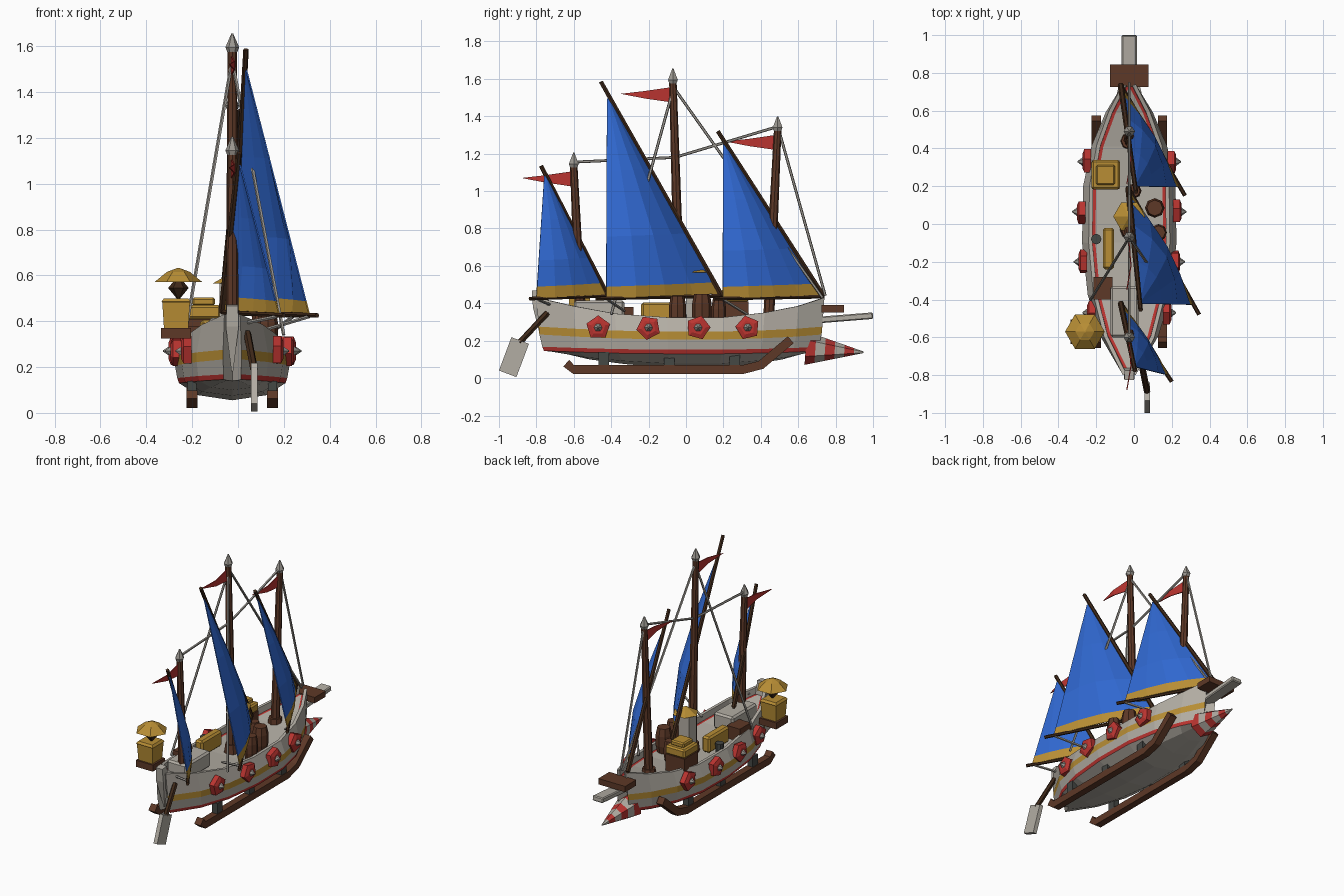
import bpy, bmesh, math
from mathutils import Vector, Matrix

old = bpy.data.objects.get("Cube")
if old:
    bpy.data.objects.remove(old)

CX = -0.025  # centreline of the ship


def material(name, rgb):
    m = bpy.data.materials.new(name)
    m.use_nodes = True
    m.diffuse_color = (*rgb, 1)
    m.node_tree.nodes["Principled BSDF"].inputs["Base Color"].default_value = (*rgb, 1)
    return m


WHITE = material("pale_wood", (0.45, 0.42, 0.37))
BLUE = material("sail_blue", (0.03, 0.14, 0.64))
RED = material("red", (0.50, 0.035, 0.03))
GOLD = material("gold", (0.48, 0.27, 0.035))
BROWN = material("brown_wood", (0.11, 0.04, 0.02))
DARK = material("dark_wood", (0.05, 0.022, 0.01))
IRON = material("iron", (0.06, 0.065, 0.06))
ROPE = material("rope_grey", (0.33, 0.31, 0.28))


def finish(name, bm, mats):
    bmesh.ops.recalc_face_normals(bm, faces=bm.faces)
    me = bpy.data.meshes.new(name)
    bm.to_mesh(me)
    bm.free()
    ob = bpy.data.objects.new(name, me)
    bpy.context.collection.objects.link(ob)
    for m in mats:
        me.materials.append(m)
    return ob


def box(name, centre, size, mat, tilt=0, bevel=0.0):
    bm = bmesh.new()
    bmesh.ops.create_cube(bm, size=1)
    bm.transform(Matrix.Translation(centre) @ Matrix.Rotation(tilt, 4, 'X') @ Matrix.Diagonal((*size, 1)))
    if bevel:
        bmesh.ops.bevel(bm, geom=bm.edges[:], offset=bevel, segments=1, affect='EDGES')
    return finish(name, bm, [mat])


def tube(name, pts, radii, n, mats, turn=0.0):
    """Loft n-sided rings along a path; segments cycle through mats."""
    pts = [Vector(p) for p in pts]
    bm, rings = bmesh.new(), []
    for i, p in enumerate(pts):
        d = pts[min(i + 1, len(pts) - 1)] - pts[max(i - 1, 0)]
        q = d.to_track_quat('Z', 'Y')
        angles = [turn + 2 * math.pi * k / n for k in range(n)]
        rings.append([bm.verts.new(p + q @ Vector((radii[i] * math.cos(a), radii[i] * math.sin(a), 0))) for a in angles])
    for i in range(len(rings) - 1):
        for k in range(n):
            j = (k + 1) % n
            f = bm.faces.new((rings[i][k], rings[i][j], rings[i + 1][j], rings[i + 1][k]))
            f.material_index = i % len(mats)
    bm.faces.new(rings[0])
    bm.faces.new(rings[-1]).material_index = (len(rings) - 2) % len(mats)
    return finish(name, bm, mats)


def rod(name, a, b, r, mat, n=6, r2=None):
    return tube(name, [a, b], [r, r if r2 is None else r2], n, [mat])


def upright(name, x, y, profile, n, mats, turn=0.0):
    return tube(name, [(x, y, z) for r, z in profile], [r for r, z in profile], n, mats, turn)


# Hull: stations of (y, half width, rim height, keel height), mirrored
STATIONS = [(-0.80, 0.04, 0.43, 0.14), (-0.60, 0.155, 0.385, 0.10), (-0.38, 0.22, 0.345, 0.075),
            (-0.10, 0.25, 0.325, 0.055), (0.20, 0.245, 0.325, 0.055), (0.42, 0.20, 0.35, 0.075),
            (0.60, 0.125, 0.385, 0.10), (0.74, 0.04, 0.43, 0.14)]


def half_width(y):
    for a, b in zip(STATIONS, STATIONS[1:]):
        if a[0] <= y <= b[0]:
            return a[1] + (b[1] - a[1]) * (y - a[0]) / (b[0] - a[0])
    return 0.04


def section(y, w, top, keel):
    lift = top - 0.325
    red, gold, deck = 0.13 + 0.15 * lift, 0.207 + 0.25 * lift, top - 0.045
    inner = max(0.86 * w - 0.02, 0.016)
    rows = [(0, keel, 0.86), (0.6 * w, keel + 0.3 * (red - keel), 0.9), (0.93 * w, red, 0.95),
            (0.96 * w, red + 0.022, 0.96), (w, gold, 0.98), (w, gold + 0.042, 0.985),
            (0.86 * w, top, 1), (inner, top, 0.99), (inner, deck, 0.985),
            (inner - 0.015, deck, 0.98), (0, deck, 0.98)]
    return [(x, y * f, z) for x, z, f in rows]


bm = bmesh.new()
loops = [[bm.verts.new(p) for p in section(*s)] for s in STATIONS]
for a, b in zip(loops, loops[1:]):
    for i in range(len(a) - 1):
        f = bm.faces.new((a[i], b[i], b[i + 1], a[i + 1]))
        f.material_index = {2: 1, 4: 2, 8: 1}.get(i, 0)
bm.faces.new(loops[0])
bm.faces.new(loops[-1])
hull = finish("hull", bm, [WHITE, RED, GOLD])
hull.location.x = CX
hull.modifiers.new("mirror", 'MIRROR')

# Tapered stern post
tube("stern_post", [(CX, -0.765, 0.18), (CX, -0.79, 0.38), (CX, -0.80, 0.47)], [0.005, 0.04, 0.035],
     4, [WHITE], math.pi / 4)

# Sledge runners with iron struts, and shields, on both sides
RUNNER = [(-0.64, 0.08), (-0.60, 0.045), (0.30, 0.045), (0.40, 0.07), (0.56, 0.205)]
for side, label in ((1, "left"), (-1, "right")):
    x = CX + side * 0.175
    tube(label + "_runner", [(x, y, z) for y, z in RUNNER], [0.034] * 5, 4, [BROWN], math.pi / 4)
    for i, y in enumerate((-0.44, -0.09, 0.26)):
        box(f"{label}_strut_{i}", (x, y, 0.10), (0.04, 0.055, 0.08), IRON)
    for i, y in enumerate((-0.47, -0.20, 0.065, 0.33)):
        s = CX + side * (half_width(y) - 0.015)
        tube(f"{label}_shield_{i}", [(s + side * d, y, 0.27) for d in (0, 0.035, 0.045)],
             [0.066, 0.066, 0.04], 5, [RED], 0.3 + i * 0.5)
        rod(f"{label}_shield_stud_{i}", (s + side * 0.044, y, 0.27), (s + side * 0.07, y, 0.27), 0.023, ROPE, 6, 0.003)

# Striped ram, bowsprit and bow platform
N = 6
tube("ram", [(CX, 0.64 + 0.31 * i / N, 0.16 - 0.022 * i / N) for i in range(N + 1)],
     [0.085 * (1 - i / N) + 0.004 for i in range(N + 1)], 6, [RED, WHITE], math.pi / 6)
box("bowsprit", (CX, 0.80, 0.318), (0.08, 0.40, 0.035), WHITE, 0.08, 0.006)
box("bow_platform", (CX, 0.785, 0.372), (0.205, 0.12, 0.04), BROWN)

# Steering oar
rod("oar_shaft", (0.04, -0.74, 0.35), (0.07, -0.89, 0.19), 0.017, DARK)
box("oar_blade", (0.07, -0.92, 0.112), (0.028, 0.10, 0.19), WHITE, -0.36)


def rig(name, foot_y, head_y, top, yard, boom_end, tack, bulge):
    """Mast with cap, pennant, lateen yard, boom and sail."""
    tube(name + "_mast", [(CX, foot_y, 0.27), (CX, head_y, top)], [0.03, 0.02], 8, [BROWN])
    upright(name + "_mast_cap", CX, head_y, [(0.022, top - 0.005), (0.03, top + 0.015), (0.004, top + 0.075)], 6, [ROPE])
    upright(name + "_mast_collar", CX, foot_y, [(0.05, 0.28), (0.042, 0.34)], 8, [BROWN])
    bm = bmesh.new()
    row = [(0, 0.0, -0.105), (0, 0.0, -0.025), (0.012, -0.14, -0.045), (0.012, -0.14, -0.085), (-0.01, -0.27, -0.06)]
    v = [bm.verts.new((CX + a, head_y - 0.01 + b, top + c)) for a, b, c in row]
    bm.faces.new(v[:4])
    bm.faces.new((v[3], v[2], v[4]))
    finish(name + "_pennant", bm, [RED]).modifiers.new("thickness", 'SOLIDIFY').thickness = 0.006
    peak, tack, end = Vector(yard), Vector(tack), Vector(boom_end)
    rod(name + "_yard", tack, peak, 0.016, DARK, 6, 0.012)
    rod(name + "_boom", tack, end, 0.011, DARK)
    # sail: rows from foot to peak, bellied to the side
    clew, head = tack.lerp(end, 0.92), tack.lerp(peak, 0.95)
    luff = tack.lerp(peak, 0.01)
    along = (clew - luff).normalized()
    out = Vector((-along.y, along.x, 0)).normalized()
    band = 0.062 / (head.z - clew.z)
    bm, rows, cols = bmesh.new(), [], 4
    for t, w in ((0, 0.3), (band, 0.6), (0.3, 1), (0.62, 0.7), (0.97, 0)):
        a, b = luff.lerp(head, t), clew.lerp(head, t)
        rows.append([bm.verts.new(a.lerp(b, k / cols) + out * bulge * w * math.sin(math.pi * k / cols))
                     for k in range(cols + 1)])
    for i in range(len(rows) - 1):
        for k in range(cols):
            f = bm.faces.new((rows[i][k], rows[i][k + 1], rows[i + 1][k + 1], rows[i + 1][k]))
            f.material_index = 1 if i == 0 else 0
    finish(name + "_sail", bm, [BLUE, GOLD]).modifiers.new("thickness", 'SOLIDIFY').thickness = 0.006


rig("main", -0.03, -0.07, 1.58, (0.035, -0.455, 1.585), (0.345, -0.48, 0.425), (-0.03, 0.19, 0.44), 0.075)
rig("fore", 0.44, 0.49, 1.325, (0.01, 0.17, 1.32), (0.27, 0.15, 0.425), (-0.07, 0.735, 0.435), 0.06)
rig("mizzen", -0.56, -0.60, 1.13, (0.005, -0.775, 1.135), (0.20, -0.835, 0.425), (-0.07, -0.42, 0.44), 0.04)

# Stays, shrouds and sheets
LINES = {"fore_stay": ((CX, 0.49, 1.35), (CX, 0.745, 0.44)),
         "main_stay": ((CX, -0.07, 1.56), (CX, 0.73, 0.43)),
         "mizzen_stay": ((CX, -0.60, 1.155), (CX, -0.06, 1.18)),
         "middle_stay": ((CX, -0.06, 1.18), (CX, 0.49, 1.345)),
         "left_shroud": ((CX, -0.07, 1.54), (0.20, -0.40, 0.34)),
         "right_shroud": ((CX, -0.07, 1.54), (-0.23, -0.40, 0.34)),
         "main_sheet": ((0.31, -0.42, 0.42), (0.11, -0.33, 0.36)),
         "fore_sheet": ((0.24, 0.20, 0.42), (0.13, 0.33, 0.34)),
         "mizzen_sheet": ((0.17, -0.79, 0.42), (0.02, -0.72, 0.39))}
for name, (a, b) in LINES.items():
    rod(name, a, b, 0.008, ROPE, 5)

# Stern lantern under a parasol
box("lantern_base", (-0.27, -0.57, 0.347), (0.13, 0.13, 0.045), BROWN)
upright("lantern_body", -0.27, -0.57, [(0.075, 0.37), (0.085, 0.48), (0.09, 0.485), (0.075, 0.50)], 4, [GOLD], math.pi / 4)
upright("lantern_finial", -0.26, -0.57, [(0.008, 0.50), (0.045, 0.545), (0.02, 0.575)], 6, [DARK])
upright("stern_parasol", -0.26, -0.57, [(0.105, 0.57), (0.05, 0.615), (0.005, 0.632)], 6, [GOLD])

# Deck cargo
upright("deck_parasol", -0.025, 0.04, [(0.085, 0.565), (0.005, 0.61)], 6, [GOLD])
box("parasol_stand", (-0.04, 0.04, 0.42), (0.08, 0.08, 0.29), WHITE)
box("chest_base", (-0.15, 0.26, 0.345), (0.145, 0.15, 0.13), BROWN)
box("chest_lid", (-0.15, 0.26, 0.44), (0.15, 0.155, 0.06), GOLD, 0, 0.01)
box("chest_top", (-0.15, 0.26, 0.485), (0.10, 0.105, 0.035), GOLD, 0, 0.008)
box("gold_bundle", (-0.135, -0.13, 0.35), (0.06, 0.22, 0.11), GOLD, 0, 0.012)
box("side_crate", (-0.165, -0.34, 0.335), (0.10, 0.12, 0.09), BROWN)
box("cabin_hatch", (-0.05, -0.465, 0.36), (0.15, 0.27, 0.11), WHITE, 0, 0.012)
upright("iron_bollard", -0.20, -0.08, [(0.025, 0.28), (0.028, 0.36)], 8, [IRON])
for i, (x, y, r, top) in enumerate(((0.11, 0.085, 0.052, 0.45), (0.13, -0.045, 0.045, 0.44), (0.0, 0.175, 0.04, 0.42))):
    upright(f"barrel_{i}", x, y, [(r * 0.8, 0.28), (r, 0.33), (r, top - 0.05), (r * 0.8, top)], 8, [BROWN])
